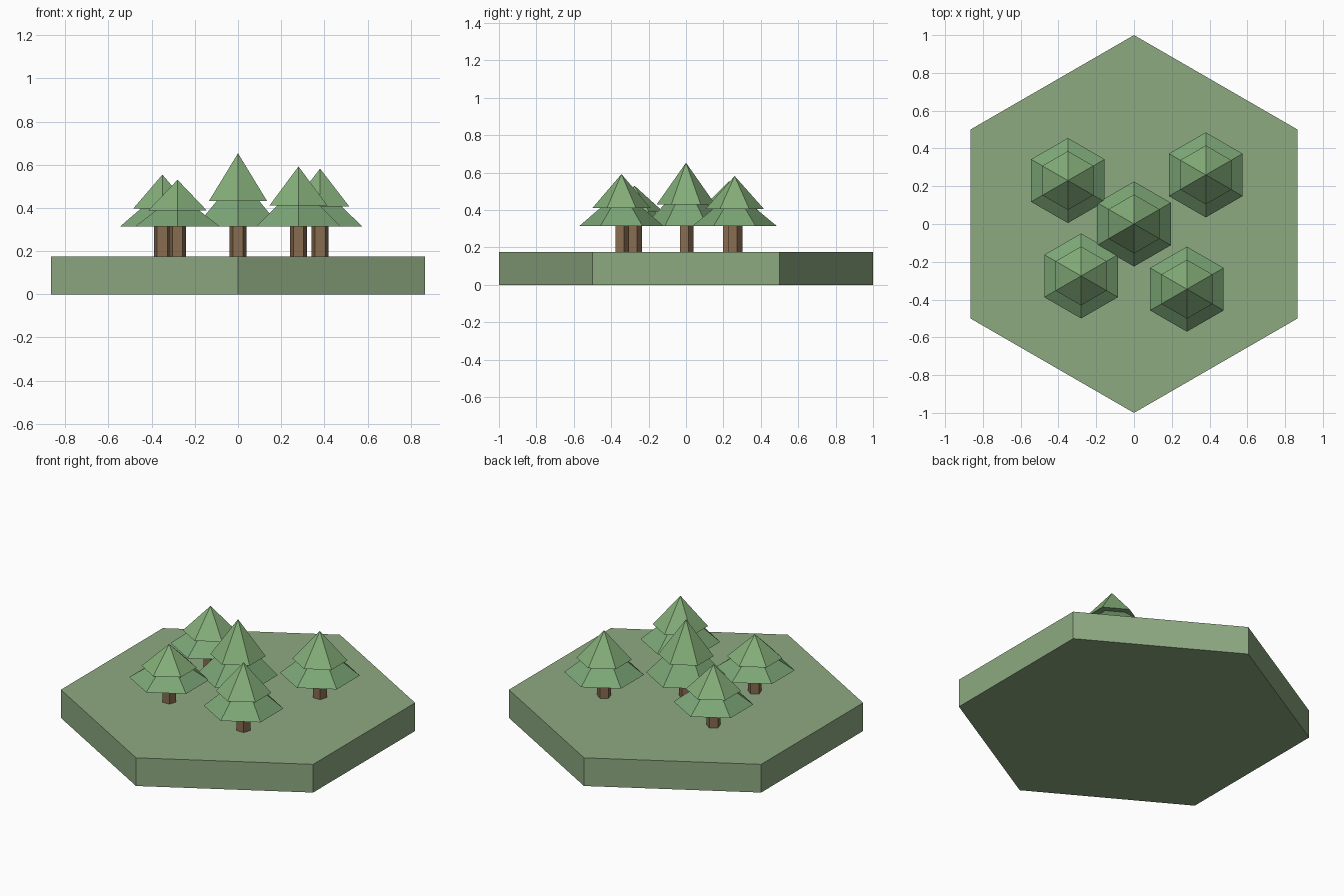
import bpy
from math import pi, sin, cos

if "Cube" in bpy.data.objects:
    bpy.data.objects.remove(bpy.data.objects["Cube"])


def material(name, color):
    m = bpy.data.materials.new(name)
    m.diffuse_color = (*color, 1)
    m.use_nodes = True
    m.node_tree.nodes["Principled BSDF"].inputs["Base Color"].default_value = m.diffuse_color
    return m


GRASS = material("grass", (0.27, 0.40, 0.22))
LEAF = material("leaf", (0.20, 0.38, 0.18))
LEAF_TOP = material("leaf_top", (0.23, 0.42, 0.19))
BARK = material("bark", (0.25, 0.15, 0.08))


def solid(name, sides, r1, r2, z0, z1, x, y, mat):
    """Flat-sided prism or cone with its first corner towards +y."""
    bpy.ops.mesh.primitive_cone_add(vertices=sides, radius1=r1, radius2=r2,
                                    depth=z1 - z0, location=(x, y, (z0 + z1) / 2))
    ob = bpy.context.object
    ob.name = name
    ob.data.materials.append(mat)
    return ob


# Hexagonal ground tile
GROUND = 0.175
solid("ground_tile", 6, 1, 1, 0, GROUND, 0, 0, GRASS)

# Trees: x, y, tip height
CROWN = 0.315
trees = [(0, 0, 0.653), (-0.35, 0.23, 0.554), (0.38, 0.26, 0.582),
         (-0.28, -0.275, 0.53), (0.28, -0.345, 0.592)]
for i, (x, y, tip) in enumerate(trees, 1):
    h = tip - CROWN
    solid(f"trunk_{i}", 5, 0.041, 0.041, GROUND, CROWN, x, y, BARK)
    solid(f"lower_branches_{i}", 6, 0.225, 0, CROWN, CROWN + 0.7 * h, x, y, LEAF)
    solid(f"upper_branches_{i}", 6, 0.156, 0, CROWN + 0.343 * h, tip, x, y, LEAF_TOP)
